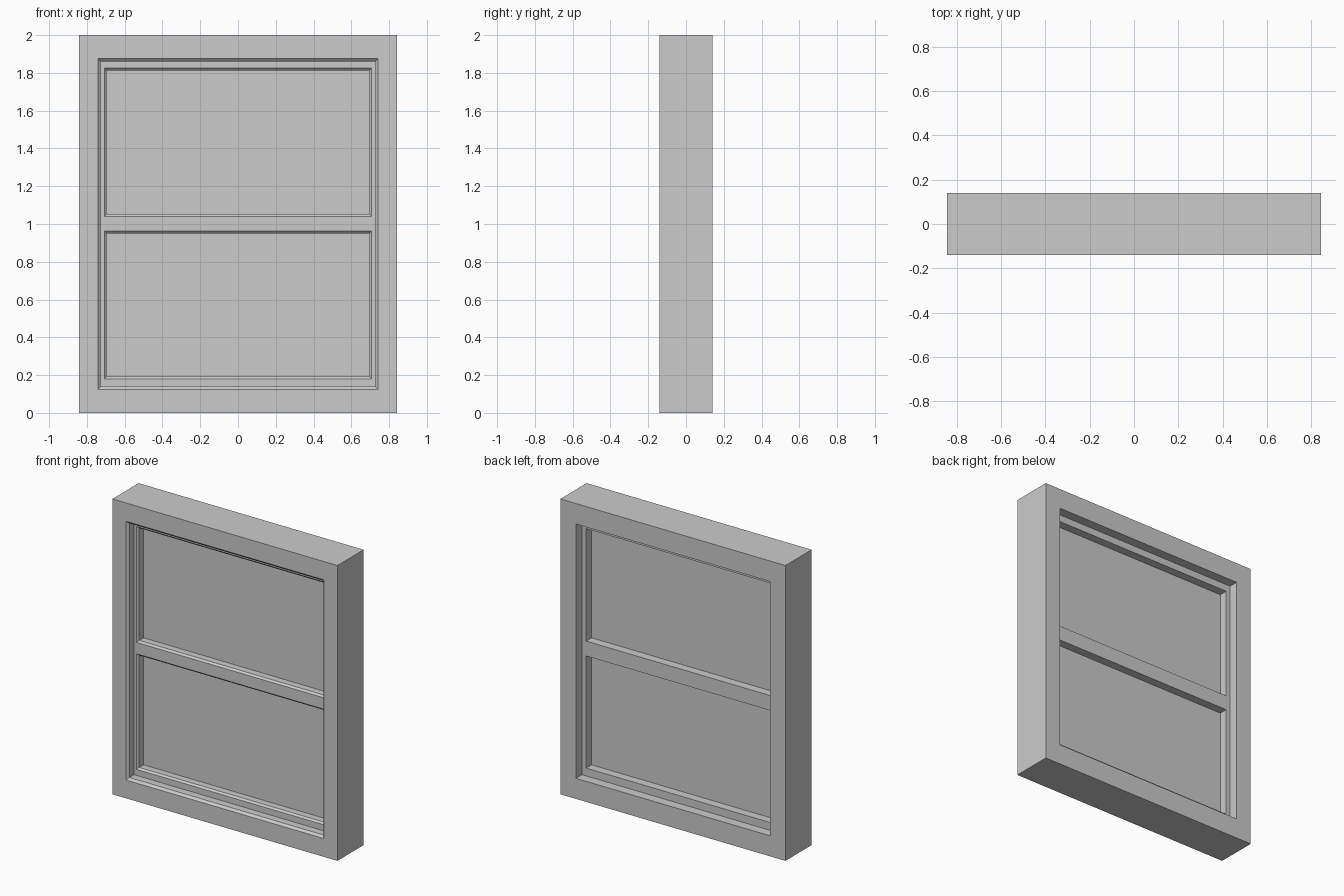
import bpy, bmesh

if "Cube" in bpy.data.objects:
    bpy.data.objects.remove(bpy.data.objects["Cube"])


def rect(bm, hx, z0, z1, y):
    return [bm.verts.new(p) for p in ((-hx, y, z0), (hx, y, z0), (hx, y, z1), (-hx, y, z1))]


def add_ring(bm, loops):
    """Closed rectangular ring: loops of (half width, z0, z1, y) bridged in order."""
    rings = [rect(bm, *l) for l in loops]
    for a, b in zip(rings, rings[1:] + rings[:1]):
        for i in range(4):
            j = (i + 1) % 4
            bm.faces.new((a[i], a[j], b[j], b[i]))


def finish(bm, name):
    bmesh.ops.recalc_face_normals(bm, faces=bm.faces)
    me = bpy.data.meshes.new(name)
    bm.to_mesh(me)
    bm.free()
    bpy.context.collection.objects.link(bpy.data.objects.new(name, me))


def ring_loops(outer, hole, depth, chamfer):
    """Outer box plus a through hole whose front edge is chamfered outwards."""
    hx, z0, z1 = hole
    c = chamfer
    return [(*outer, -depth), (*outer, depth), (*hole, depth), (*hole, -depth + c),
            (hx + c, z0 - c, z1 + c, -depth)]


FRAME_HOLE = (0.727, 0.139, 1.861)
MID = 1.0
LOWER = (0.696, 0.192, 0.951)
UPPER = (0.696, 1.052, 1.813)

# outer frame
bm = bmesh.new()
add_ring(bm, ring_loops((0.843, 0.0, 2.0), FRAME_HOLE, 0.14, 0.015))
finish(bm, "window_frame")

# sash with two openings, joined along the middle rail
bm = bmesh.new()
hx, z0, z1 = FRAME_HOLE
add_ring(bm, ring_loops((hx, z0, MID), LOWER, 0.075, 0.012))
add_ring(bm, ring_loops((hx, MID, z1), UPPER, 0.075, 0.012))
seam = [f for f in bm.faces if all(abs(v.co.z - MID) < 1e-5 for v in f.verts)]
bmesh.ops.delete(bm, geom=seam, context='FACES')
bmesh.ops.remove_doubles(bm, verts=bm.verts, dist=1e-5)
finish(bm, "sash")

# glass panes
for name, (hx, z0, z1) in (("lower_pane", LOWER), ("upper_pane", UPPER)):
    bm = bmesh.new()
    bmesh.ops.create_cube(bm, size=1)
    for v in bm.verts:
        v.co = (v.co.x * 2 * hx, v.co.y * 0.034, z0 if v.co.z < 0 else z1)
    finish(bm, name)
